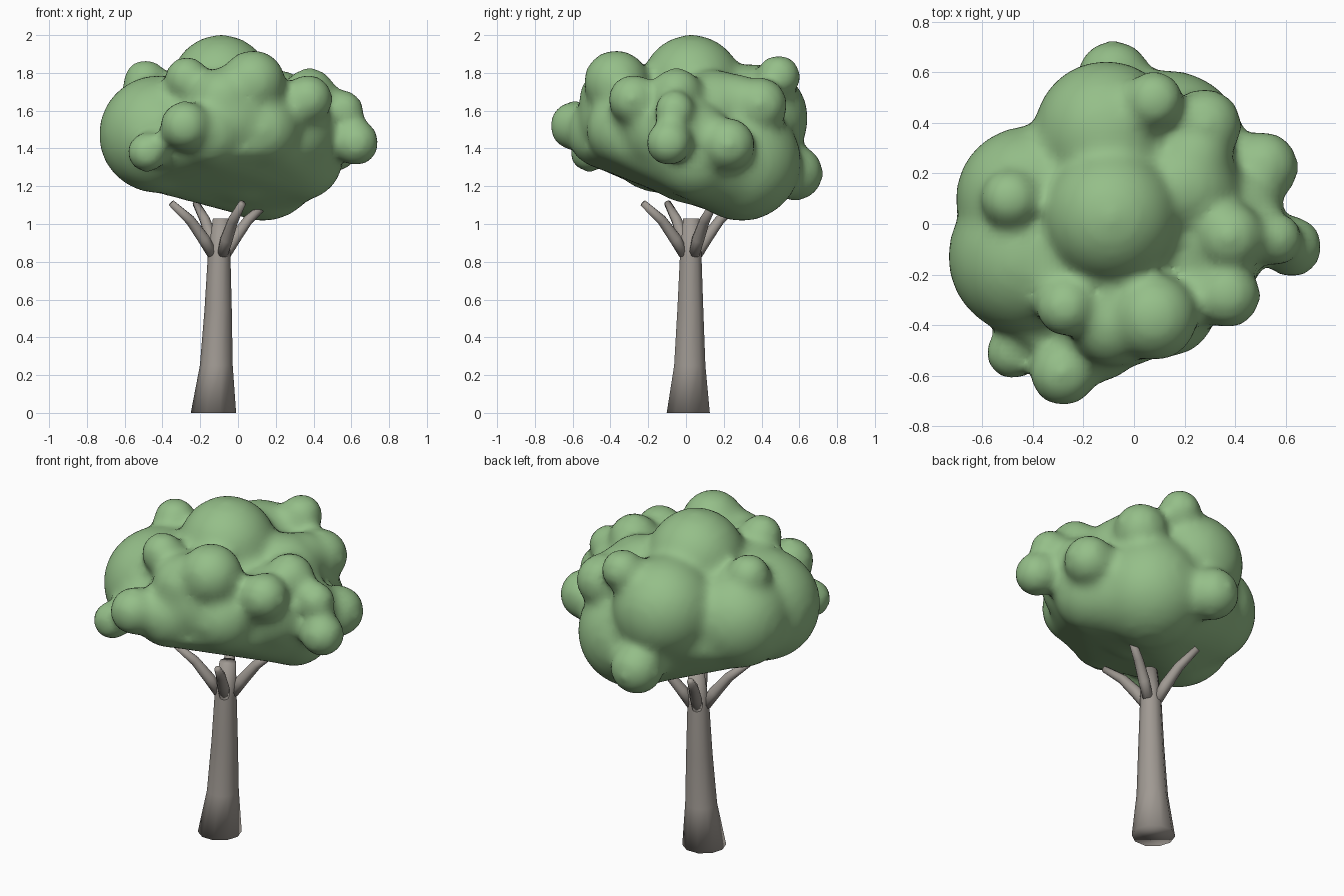
import bpy, bmesh, math
from mathutils import Vector, Matrix

if "Cube" in bpy.data.objects:
    bpy.data.objects.remove(bpy.data.objects["Cube"])


def material(name, color):
    m = bpy.data.materials.new(name)
    m.diffuse_color = color
    m.use_nodes = True
    m.node_tree.nodes["Principled BSDF"].inputs["Base Color"].default_value = m.diffuse_color
    return m


def finish(name, bm, mat):
    me = bpy.data.meshes.new(name)
    bm.to_mesh(me)
    bm.free()
    me.materials.append(mat)
    ob = bpy.data.objects.new(name, me)
    bpy.context.collection.objects.link(ob)
    return ob


def tube(name, path, sides, mat, upright=False):
    """Loft round rings (x, y, z, radius), cap both ends, shade smooth."""
    bm = bmesh.new()
    pts = [Vector(p[:3]) for p in path]
    rings = []
    for i, p in enumerate(path):
        d = pts[min(i + 1, len(pts) - 1)] - pts[max(i - 1, 0)]
        q = Matrix.Identity(3) if upright else d.to_track_quat('Z', 'Y').to_matrix()
        ring = []
        for k in range(sides):
            a = 2 * math.pi * k / sides
            ring.append(bm.verts.new(pts[i] + q @ Vector((math.cos(a), math.sin(a), 0)) * p[3]))
        rings.append(ring)
    for lo, hi in zip(rings, rings[1:]):
        for k in range(sides):
            n = (k + 1) % sides
            bm.faces.new((lo[k], lo[n], hi[n], hi[k]))
    bm.faces.new(rings[0][::-1])
    bm.faces.new(rings[-1])
    for f in bm.faces:
        f.smooth = True
    return finish(name, bm, mat)


bark = material("bark", (0.35, 0.32, 0.29, 1))
leaf = material("leaf", (0.30, 0.52, 0.25, 1))

# Trunk with flared foot
tube("trunk", [(-0.13, 0.012, 0, 0.12), (-0.115, 0.02, 0.25, 0.087),
               (-0.105, 0.023, 0.55, 0.072), (-0.1, 0.025, 0.83, 0.06),
               (-0.088, 0.028, 1.03, 0.045)], 10, bark, upright=True)

# Four branches, a quarter turn apart
for i in range(4):
    a = math.radians(26 + 90 * i)
    path = [(-0.1 + math.cos(a) * r, 0.025 + math.sin(a) * r, z, w) for r, z, w in
            ((0.04, 0.84, 0.030), (0.09, 0.92, 0.034), (0.17, 1.02, 0.028), (0.28, 1.11, 0.019))]
    tube(f"branch_{i + 1}", path, 8, bark)

# Canopy: main masses, then small outer bumps (x, y, z, radius)
masses = [
    (0.0, 0.05, 1.46, 0.36), (-0.09, 0.03, 1.735, 0.27), (-0.425, -0.13, 1.475, 0.315),
    (-0.42, 0.10, 1.49, 0.29), (-0.11, 0.36, 1.56, 0.29), (0.13, 0.295, 1.33, 0.318),
    (0.33, 0.06, 1.35, 0.23), (-0.15, -0.44, 1.48, 0.19), (0.13, -0.33, 1.50, 0.20),
    (-0.05, -0.30, 1.55, 0.27), (0.28, -0.10, 1.50, 0.24), (0.20, 0.15, 1.60, 0.22),
    (-0.38, -0.36, 1.47, 0.14), (-0.30, -0.18, 1.58, 0.22), (0.42, 0.06, 1.48, 0.17),
    (-0.28, 0.28, 1.40, 0.17),
]
bumps = [
    (-0.49, 0.10, 1.755, 0.12), (0.08, 0.49, 1.78, 0.12), (-0.48, -0.51, 1.38, 0.11),
    (-0.28, -0.59, 1.52, 0.135), (0.37, -0.28, 1.66, 0.135), (0.625, -0.09, 1.43, 0.125),
    (0.56, -0.06, 1.60, 0.11), (0.38, -0.05, 1.69, 0.14), (0.51, 0.225, 1.42, 0.145),
    (0.28, 0.39, 1.63, 0.15), (0.24, 0.26, 1.65, 0.15), (0.08, -0.37, 1.75, 0.175),
    (-0.08, -0.40, 1.66, 0.17), (-0.27, -0.33, 1.77, 0.12), (-0.08, 0.58, 1.27, 0.15),
    (0.27, -0.26, 1.60, 0.14),
]
bm = bmesh.new()
under = bmesh.new()
for x, y, z, r in masses + bumps:
    bmesh.ops.create_icosphere(bm, subdivisions=3, radius=r, matrix=Matrix.Translation((x, y, z)))
# Flat underside: hull around the lower part of the main masses
for x, y, z, r in masses:
    bmesh.ops.create_icosphere(under, subdivisions=3, radius=r * 0.96,
                               matrix=Matrix.Translation((x, y, z)))
bmesh.ops.delete(under, geom=[v for v in under.verts if v.co.z > 1.40], context='VERTS')
hull = bmesh.ops.convex_hull(under, input=under.verts)
keep = {g for g in hull['geom'] if isinstance(g, bmesh.types.BMFace)}
bmesh.ops.delete(under, geom=[f for f in under.faces if f not in keep], context='FACES')
temp = bpy.data.meshes.new("underside")
under.to_mesh(temp)
under.free()
bm.from_mesh(temp)
bpy.data.meshes.remove(temp)

canopy = finish("canopy", bm, leaf)
remesh = canopy.modifiers.new("fuse", 'REMESH')
remesh.mode = 'VOXEL'
remesh.voxel_size = 0.025
remesh.use_smooth_shade = True
soften = canopy.modifiers.new("soften", 'SMOOTH')
soften.factor = 0.5
soften.iterations = 16
